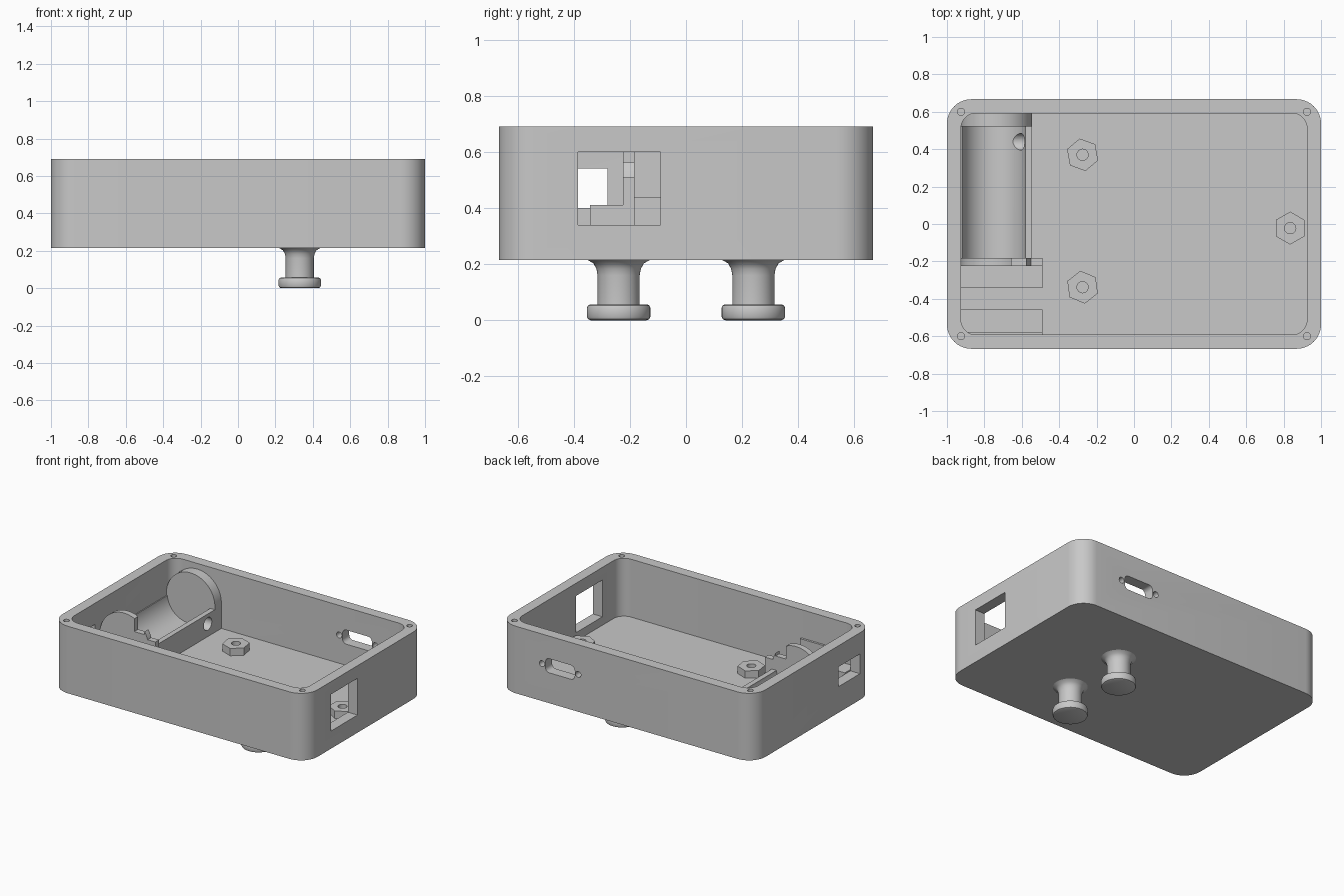
import bpy, bmesh
from math import sin, cos, pi, radians

cube = bpy.data.objects.get("Cube")
if cube:
    bpy.data.objects.remove(cube, do_unlink=True)

grey = bpy.data.materials.new("light grey plastic")
grey.use_nodes = True
COLOUR = (0.58, 0.58, 0.58, 1)
grey.diffuse_color = COLOUR
grey.node_tree.nodes["Principled BSDF"].inputs["Base Color"].default_value = COLOUR

FLOOR, RIM = 0.28, 0.69
BASE = FLOOR - 0.02          # parts sink slightly into the floor
WALL_X, WALL_Y = 0.925, 0.592


def link(name, bm):
    bmesh.ops.recalc_face_normals(bm, faces=bm.faces)
    mesh = bpy.data.meshes.new(name)
    bm.to_mesh(mesh)
    bm.free()
    obj = bpy.data.objects.new(name, mesh)
    bpy.context.scene.collection.objects.link(obj)
    return obj


def prism(name, points, lo, hi, axis="z", fillet=0):
    """Extrude a 2D outline along an axis, optionally rounding the low end."""
    place = {"x": lambda a, b, h: (h, a, b),
             "y": lambda a, b, h: (a, h, b),
             "z": lambda a, b, h: (a, b, h)}[axis]
    bm = bmesh.new()
    ends = [[bm.verts.new(place(a, b, h)) for a, b in points] for h in (lo, hi)]
    base = bm.faces.new(ends[0])
    bm.faces.new(ends[1])
    n = len(points)
    for i in range(n):
        j = (i + 1) % n
        bm.faces.new((ends[0][i], ends[0][j], ends[1][j], ends[1][i]))
    if fillet:
        bmesh.ops.bevel(bm, geom=list(base.edges), offset=fillet, segments=3,
                        profile=0.5, affect="EDGES")
    return link(name, bm)


def arc(ca, cb, r, start, end, steps):
    return [(ca + r * cos(radians(start + (end - start) * i / steps)),
             cb + r * sin(radians(start + (end - start) * i / steps)))
            for i in range(steps + 1)]


def circle(ca, cb, r, sides=32, turn=0):
    return arc(ca, cb, r, turn, turn + 360, sides)[:-1]


def rect(a0, a1, b0, b1, r=0, steps=10):
    if not r:
        return [(a0, b0), (a1, b0), (a1, b1), (a0, b1)]
    corners = ((a1 - r, b1 - r), (a0 + r, b1 - r), (a0 + r, b0 + r), (a1 - r, b0 + r))
    return [p for k, (a, b) in enumerate(corners)
            for p in arc(a, b, r, 90 * k, 90 * k + 90, steps)]


def cut(obj, *cutters):
    """Subtract the cutters, bake the result and discard them."""
    for c in cutters:
        mod = obj.modifiers.new("cut", "BOOLEAN")
        mod.operation, mod.solver, mod.object = "DIFFERENCE", "EXACT", c
    graph = bpy.context.evaluated_depsgraph_get()
    baked = bpy.data.meshes.new_from_object(obj.evaluated_get(graph))
    obj.modifiers.clear()
    obj.data = baked
    for c in cutters:
        bpy.data.objects.remove(c, do_unlink=True)
    return obj


parts = []

# Case: rounded open box with side windows, connector opening and screw holes
case = prism("case", rect(-1, 1, -0.667, 0.667, 0.13), 0.215, RIM, fillet=0.012)
openings = [
    prism("cavity", rect(-WALL_X, WALL_X, -WALL_Y, WALL_Y, 0.08), FLOOR, 0.8),
    prism("right_window", rect(-0.385, -0.09, 0.34, 0.6), 0.85, 1.1, "x"),
    prism("left_window", rect(-0.52, -0.28, 0.4, 0.54), -1.1, -0.85, "x"),
    prism("connector", rect(0.405, 0.635, 0.43, 0.53, 0.03, 5), 0.5, 0.8, "y"),
]
for x in (0.378, 0.662):
    openings.append(prism("connector_screw", circle(x, 0.48, 0.021, 20), 0.5, 0.8, "y"))
for x in (-0.925, 0.925):
    for y in (-0.6, 0.6):
        openings.append(prism("rim_screw", circle(x, y, 0.019, 20), RIM - 0.1, 0.8))
parts.append(cut(case, *openings))

# Cradle: block with a cylindrical trough and a wire hole through its side
cradle = prism("cradle", rect(-WALL_X, -0.545, BASE, 0.44), -0.2, 0.55, "y")
parts.append(cut(cradle,
                 prism("trough", circle(-0.75, 0.46, 0.17, 64), -0.3, 0.6, "y"),
                 prism("wire_hole", circle(0.44, 0.37, 0.045), -0.72, -0.5, "x")))

# Arched end plates, the front one notched and widened
arch = arc(-0.735, 0.46, 0.19, 0, 180, 32) + [(-WALL_X, BASE), (-0.545, BASE)]
parts.append(prism("back_end_plate", arch, 0.52, WALL_Y, "y"))
front_plate = prism("front_end_plate", arch, -0.225, -0.183, "y")
parts.append(cut(front_plate, prism("notch", rect(-0.655, -0.575, 0.54, 0.8), -0.3, -0.1, "y")))
parts.append(prism("front_plate_tab", rect(-0.56, -0.49, BASE, 0.51), -0.225, -0.183, "y"))

# Blocks flanking the left window, and a low backing plate
for name, y0, y1, top in (("rear_block", -0.342, -0.225, 0.41),
                          ("front_block", -0.577, -0.457, 0.41),
                          ("backing_plate", -WALL_Y, -0.577, 0.49)):
    parts.append(prism(name, rect(-WALL_X, -0.49, y0, y1), BASE, top))

# Hexagonal standoffs
for i, (x, y, turn) in enumerate(((-0.275, 0.37, 40), (-0.275, -0.338, 38), (0.835, -0.022, 30))):
    nut = prism(f"standoff_{i + 1}", circle(x, y, 0.088, 6, turn), BASE, 0.332)
    parts.append(cut(nut, prism("bore", circle(x, y, 0.03, 24), FLOOR + 0.002, 0.4)))

# Turned mounting knobs under the case
profile = [(0, 0), (0.1, 0), (0.109, 0.004), (0.113, 0.013), (0.113, 0.044),
           (0.109, 0.053), (0.1, 0.057), (0.075, 0.057), (0.075, 0.16),
           (0.079, 0.183), (0.09, 0.203), (0.115, 0.217), (0, 0.23)]
for name, y in (("front_knob", -0.24), ("back_knob", 0.24)):
    bm = bmesh.new()
    verts = [bm.verts.new((0.33 + r, y, z)) for r, z in profile]
    edges = [bm.edges.new(pair) for pair in zip(verts, verts[1:])]
    bmesh.ops.spin(bm, geom=verts + edges, cent=(0.33, y, 0), axis=(0, 0, 1),
                   angle=2 * pi, steps=40)
    bmesh.ops.remove_doubles(bm, verts=bm.verts, dist=0.0005)
    parts.append(link(name, bm))

# Finish: one colour, smooth curves with crisp edges
for obj in parts:
    mesh = obj.data
    mesh.materials.clear()
    mesh.materials.append(grey)
    for face in mesh.polygons:
        face.material_index = 0
        face.use_smooth = True
    mesh.set_sharp_from_angle(angle=radians(35))
